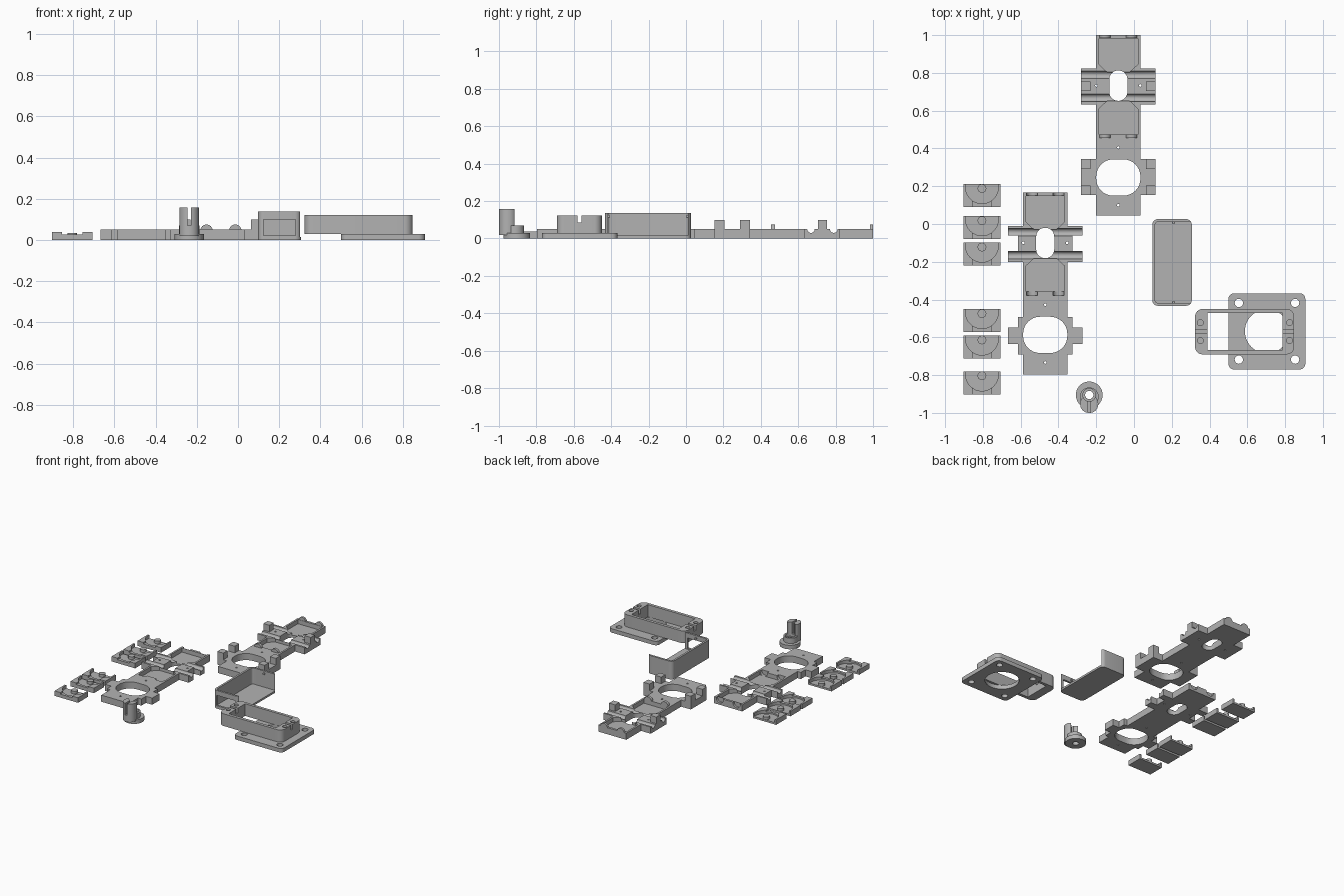
import bpy, bmesh
from math import pi, cos, sin
from mathutils import Matrix

cube = bpy.data.objects.get("Cube")
if cube:
    bpy.data.objects.remove(cube)

grey = bpy.data.materials.new("plain grey")
grey.use_nodes = True
grey.diffuse_color = (0.45, 0.45, 0.45, 1)
grey.node_tree.nodes["Principled BSDF"].inputs["Base Color"].default_value = grey.diffuse_color


# Outlines
def rect(x0, x1, y0, y1):
    return [(x0, y0), (x1, y0), (x1, y1), (x0, y1)]


def rounded(x0, x1, y0, y1, r, n=8):
    pts = []
    corners = [(x1 - r, y1 - r), (x0 + r, y1 - r), (x0 + r, y0 + r), (x1 - r, y0 + r)]
    for q, (cx, cy) in enumerate(corners):
        for i in range(n + 1):
            a = (q + i / n) * pi / 2
            pts.append((cx + r * cos(a), cy + r * sin(a)))
    return pts


def disc(x, y, r, n=32):
    return [(x + r * cos(2 * pi * i / n), y + r * sin(2 * pi * i / n)) for i in range(n)]


def mirrored(half):
    return half + [(-x, y) for x, y in reversed(half)]


# Solids
def prism(name, pts, z0, z1, matrix=None):
    bm = bmesh.new()
    face = bm.faces.new([bm.verts.new((x, y, z0)) for x, y in pts])
    ext = bmesh.ops.extrude_face_region(bm, geom=[face])
    top = [v for v in ext["geom"] if isinstance(v, bmesh.types.BMVert)]
    bmesh.ops.translate(bm, verts=top, vec=(0, 0, z1 - z0))
    if matrix:
        bm.transform(matrix)
    bmesh.ops.remove_doubles(bm, verts=bm.verts, dist=1e-5)
    bmesh.ops.recalc_face_normals(bm, faces=bm.faces)
    mesh = bpy.data.meshes.new(name)
    bm.to_mesh(mesh)
    bm.free()
    mesh.materials.append(grey)
    obj = bpy.data.objects.new(name, mesh)
    bpy.context.scene.collection.objects.link(obj)
    return obj


def box(name, x0, x1, y0, y1, z0, z1):
    return prism(name, rect(x0, x1, y0, y1), z0, z1)


def along_x(name, y, z, r, x0, x1):
    return prism(name, disc(-z, y, r, 24), x0, x1, Matrix.Rotation(pi / 2, 4, 'Y'))


def along_y(name, x, z, r, y0, y1):
    return prism(name, disc(x, z, r, 24), -y1, -y0, Matrix.Rotation(pi / 2, 4, 'X'))


def combine(obj, parts, operation):
    for part in parts:
        mod = obj.modifiers.new("combine", 'BOOLEAN')
        mod.operation, mod.object, mod.solver = operation, part, 'EXACT'
    graph = bpy.context.evaluated_depsgraph_get()
    mesh = bpy.data.meshes.new_from_object(obj.evaluated_get(graph))
    obj.modifiers.clear()
    obj.data = mesh
    for part in parts:
        bpy.data.objects.remove(part)
    return obj


def cut(obj, *parts):
    return combine(obj, parts, 'DIFFERENCE')


def add(obj, *parts):
    return combine(obj, parts, 'UNION')


# Main plates: y is measured down from the far end of each plate
B, A, L = 0.117, 0.1975, -0.955


def plate(name, half, x, y, has_clips):
    obj = prism(name, mirrored(half), 0, 0.05)
    cutters = [
        prism("cut", rounded(-0.117, 0.117, -0.85, -0.658, 0.09), -0.1, 0.2),
        prism("cut", rounded(-0.048, 0.048, -0.348, -0.187, 0.0475), -0.1, 0.2),
        prism("cut", mirrored([(0.103, -0.018), (0.103, -0.155), (0.06, -0.195)]), 0.018, 0.2),
        prism("cut", mirrored([(0.103, -0.525), (0.103, -0.39), (0.06, -0.35)]), 0.018, 0.2),
    ]
    cutters += [along_x("cut", gy, 0.05, 0.02, -0.3, 0.3) for gy in (-0.21, -0.332)]
    pins = [(0, -0.595), (0, -0.9), (-0.116, -0.267), (0.116, -0.267)]
    cutters += [prism("cut", disc(px, py, 0.007, 12), -0.1, 0.2) for px, py in pins]
    clips = []
    for sx in (-0.07, 0.07):
        for y0 in (-0.016, -0.545):
            clips.append(along_y("clip", sx, 0.045, 0.03, y0, y0 + 0.02 if y0 < -0.1 else 0))
    if has_clips:
        cut(obj, *cutters)
        add(obj, *clips)
    else:
        cut(obj, *cutters, *clips)
    obj.location = (x, y, 0)
    return obj


ARM = [(B, 0), (B, -0.177), (A, -0.177)]
post_plate = plate("post_plate", ARM + [(A, -0.367), (B, -0.367), (B, -0.657), (A, -0.657),
                                        (A, -0.847), (B, -0.847), (B, L)], -0.083, 1, True)
notch_plate = plate("notch_plate", ARM + [
    (A, -0.227), (0.145, -0.227), (0.145, -0.31), (A, -0.31), (A, -0.367), (B, -0.367),
    (B, -0.66), (0.145, -0.66), (0.145, -0.715), (A, -0.715), (A, -0.803), (0.145, -0.803),
    (0.145, -0.857), (B, -0.857), (B, -0.963)], -0.47, 0.167, False)

# Upright posts on the first plate
for side, sx in (("right", -1), ("left", 1)):
    for i, (y0, y1) in enumerate([(-0.295, -0.245), (-0.71, -0.657), (-0.847, -0.795)]):
        post = box(f"{side}_post_{i}", *sorted((sx * 0.147, sx * A)), y0, y1, 0.02, 0.1)
        post.location = (-0.083, 1, 0)

# Six small bearing caps
for i, y in enumerate([0.09, -0.08, -0.22, -0.572, -0.712, -0.902]):
    cap = box(f"bearing_cap_{i}", -0.098, 0.098, 0, 0.122, 0, 0.038)
    cut(cap, prism("cut", disc(0, 0.105, 0.087), 0.014, 0.2))
    cut(cap, box("cut", -0.05, 0.05, -0.1, 0.05, 0.026, 0.2))
    peg = prism(f"cap_peg_{i}", disc(0, 0.098, 0.023, 24), 0.005, 0.034)
    for part in (cap, peg):
        part.location = (-0.805, y, 0)

# Open-sided cover with a window at its front end
cover = prism("cover", rounded(0.097, 0.306, -0.433, 0.026, 0.03), 0, 0.137)
cut(cover,
    prism("cut", rounded(0.112, 0.5, -0.418, 0.011, 0.015), 0.015, 0.3),
    prism("cut", rect(0.125, 0.28, -0.5, -0.4), 0.022, 0.1))
for name, y0, y1 in (("front_peg", -0.425, -0.41), ("back_peg", 0.003, 0.018)):
    along_y(name, 0.21, 0.117, 0.008, y0, y1)

# Flange with screw holes and a round opening
flange = prism("flange", rounded(0.5, 0.907, -0.77, -0.367, 0.03), 0, 0.03)
cut(flange, prism("cut", disc(0.704, -0.568, 0.117, 48), -0.1, 0.2),
    *[prism("cut", disc(x, y, 0.022, 24), -0.1, 0.2)
      for x in (0.555, 0.853) for y in (-0.418, -0.718)])

# Rectangular frame on the flange
frame = prism("frame", rounded(0.323, 0.848, -0.69, -0.45, 0.04), 0.03, 0.122)
cut(frame, box("cut", 0.39, 0.787, -0.667, -0.472, -0.1, 0.3),
    *[box("cut", x0, x1, -0.58, -0.558, 0.085, 0.3) for x0, x1 in ((0.2, 0.4), (0.78, 1))],
    *[prism("cut", disc(x, y, 0.016, 20), 0.045, 0.3)
      for x in (0.351, 0.824) for y in (-0.522, -0.617)])

# Shaft hub with a split stem
KX, KY = -0.237, -0.905
hub = prism("hub", disc(KX, KY, 0.071, 40), 0, 0.03)
add(hub, prism("collar", disc(KX, KY - 0.01, 0.05), 0.01, 0.07))
add(hub, prism("stem", rounded(KX - 0.048, KX + 0.048, -1, -0.905, 0.046), 0.02, 0.157))
cut(hub, prism("cut", disc(KX, KY, 0.022, 24), -0.1, 0.3),
    prism("cut", disc(KX, KY, 0.034, 24), 0.05, 0.3),
    box("cut", KX - 0.008, KX + 0.008, -1.1, -0.9, 0.07, 0.3))

# Smooth the curved walls and keep crisp edges
for obj in bpy.context.scene.objects:
    if obj.type == 'MESH' and grey.name in obj.data.materials:
        bpy.ops.object.select_all(action='DESELECT')
        obj.select_set(True)
        bpy.context.view_layer.objects.active = obj
        bpy.ops.object.shade_smooth_by_angle(angle=0.5)
